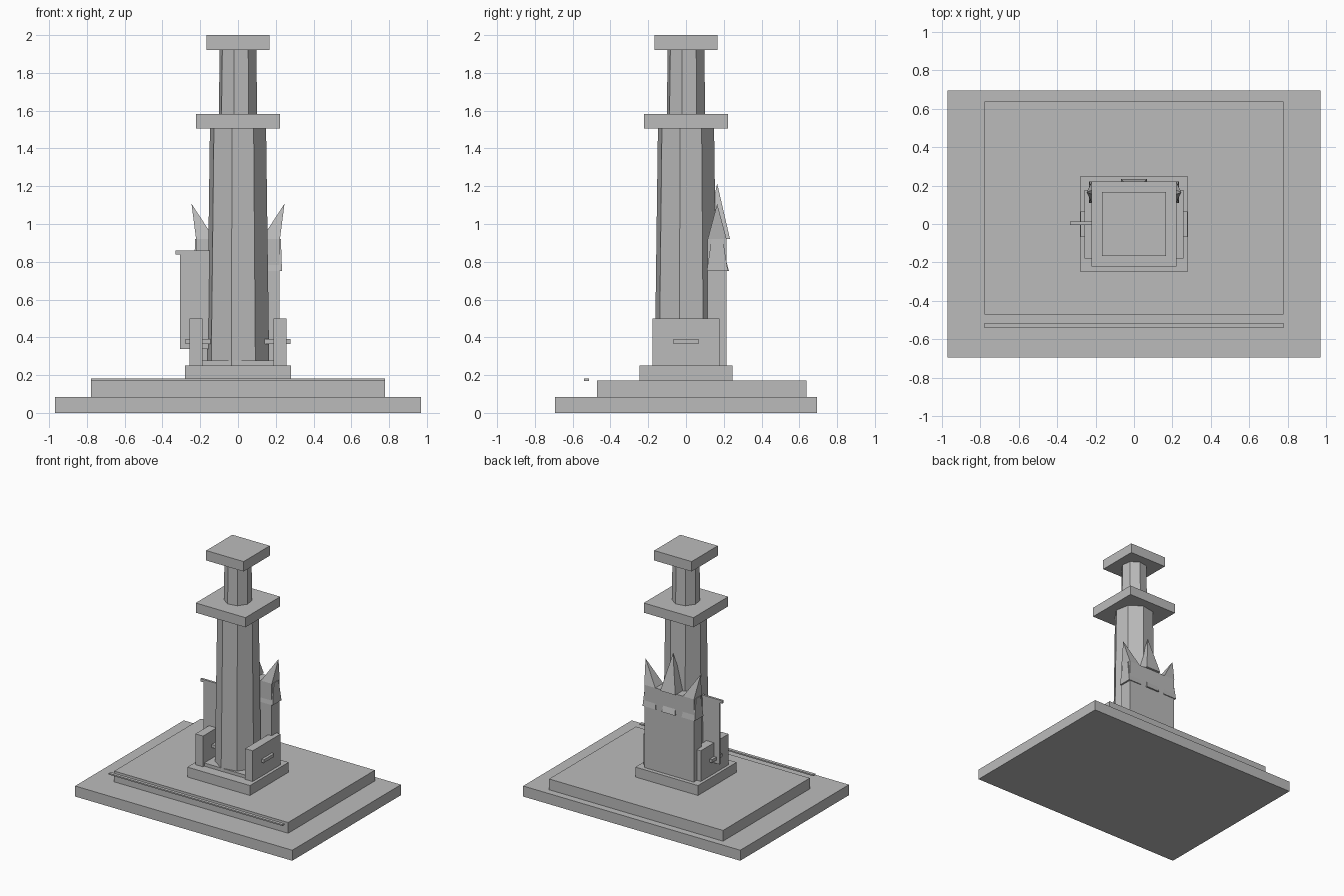
import bpy, bmesh, math

if "Cube" in bpy.data.objects:
    bpy.data.objects.remove(bpy.data.objects["Cube"])

stone = bpy.data.materials.new("grey stone")
stone.diffuse_color = (0.5, 0.5, 0.5, 1)
stone.use_nodes = True
stone.node_tree.nodes["Principled BSDF"].inputs["Base Color"].default_value = stone.diffuse_color


def finish(name, bm):
    bmesh.ops.recalc_face_normals(bm, faces=bm.faces[:])
    me = bpy.data.meshes.new(name)
    bm.to_mesh(me)
    bm.free()
    me.materials.append(stone)
    ob = bpy.data.objects.new(name, me)
    bpy.context.collection.objects.link(ob)
    return ob


def loft(name, rings):
    """Join rings of equal point count; a last ring of one point makes a tip."""
    bm = bmesh.new()
    vs = [[bm.verts.new(p) for p in r] for r in rings]
    n = len(vs[0])
    bm.faces.new(vs[0])
    for a, b in zip(vs, vs[1:]):
        for i in range(n):
            j = (i + 1) % n
            if len(b) == 1:
                bm.faces.new((a[i], a[j], b[0]))
            else:
                bm.faces.new((a[i], a[j], b[j], b[i]))
    if len(vs[-1]) > 1:
        bm.faces.new(vs[-1])
    return finish(name, bm)


def rect(x0, x1, y0, y1, z):
    return [(x0, y0, z), (x1, y0, z), (x1, y1, z), (x0, y1, z)]


def box(name, x, y, z):
    return loft(name, [rect(*x, *y, z[0]), rect(*x, *y, z[1])])


def octagon(r, z):
    return [(r * math.cos(math.radians(45 * i - 12)),
             r * math.sin(math.radians(45 * i - 12)), z) for i in range(8)]


# stepped base, with the thin front strip
box("lower_step", (-.97, .97), (-.693, .693), (0, .085))
box("upper_step", (-.777, .777), (-.47, .637), (.085, .172))
box("front_strip", (-.777, .777), (-.54, -.514), (.17, .181))
box("plinth", (-.28, .28), (-.247, .247), (.172, .252))
box("seat_plate", (-.187, .187), (-.163, .12), (.252, .278))

# tapered eight-sided tower with square slabs
loft("tower_shaft", [octagon(.169, .25), octagon(.152, 1.505)])
box("middle_slab", (-.222, .222), (-.222, .222), (1.505, 1.583))
loft("upper_shaft", [octagon(.104, 1.583), octagon(.099, 1.92)])
box("top_slab", (-.167, .167), (-.167, .167), (1.92, 2.0))

# back wall with three spikes and the flared blocks under them
box("back_wall", (-.22, .22), (.115, .215), (.252, .92))
loft("middle_spike", [rect(-.067, .067, .1, .233, .92), [(0, .165, 1.215)]])
loft("middle_flare", [rect(-.06, .06, .105, .228, .75), rect(-.045, .045, .13, .2, .85)])
for s, side in ((-1, "left"), (1, "right")):
    loft(side + "_spike", [rect(s * .124, s * .222, .115, .215, .92),
                           [(s * .246, .165, 1.107)]])
    loft(side + "_flare", [rect(s * .115, s * .233, .11, .222, .75),
                           rect(s * .14, s * .227, .135, .195, .92)])
    # side blocks with small bars through them
    box(side + "_arm_block", sorted((s * .188, s * .256)), (-.178, .177), (.252, .5))
    box(side + "_arm_bar", sorted((s * .14, s * .277)), (-.067, .065), (.365, .39))

# hanging banner on the left
box("banner_cloth", (-.307, -.143), (-.004, .008), (.338, .86))
box("banner_rod", (-.332, -.143), (-.006, .012), (.838, .86))
